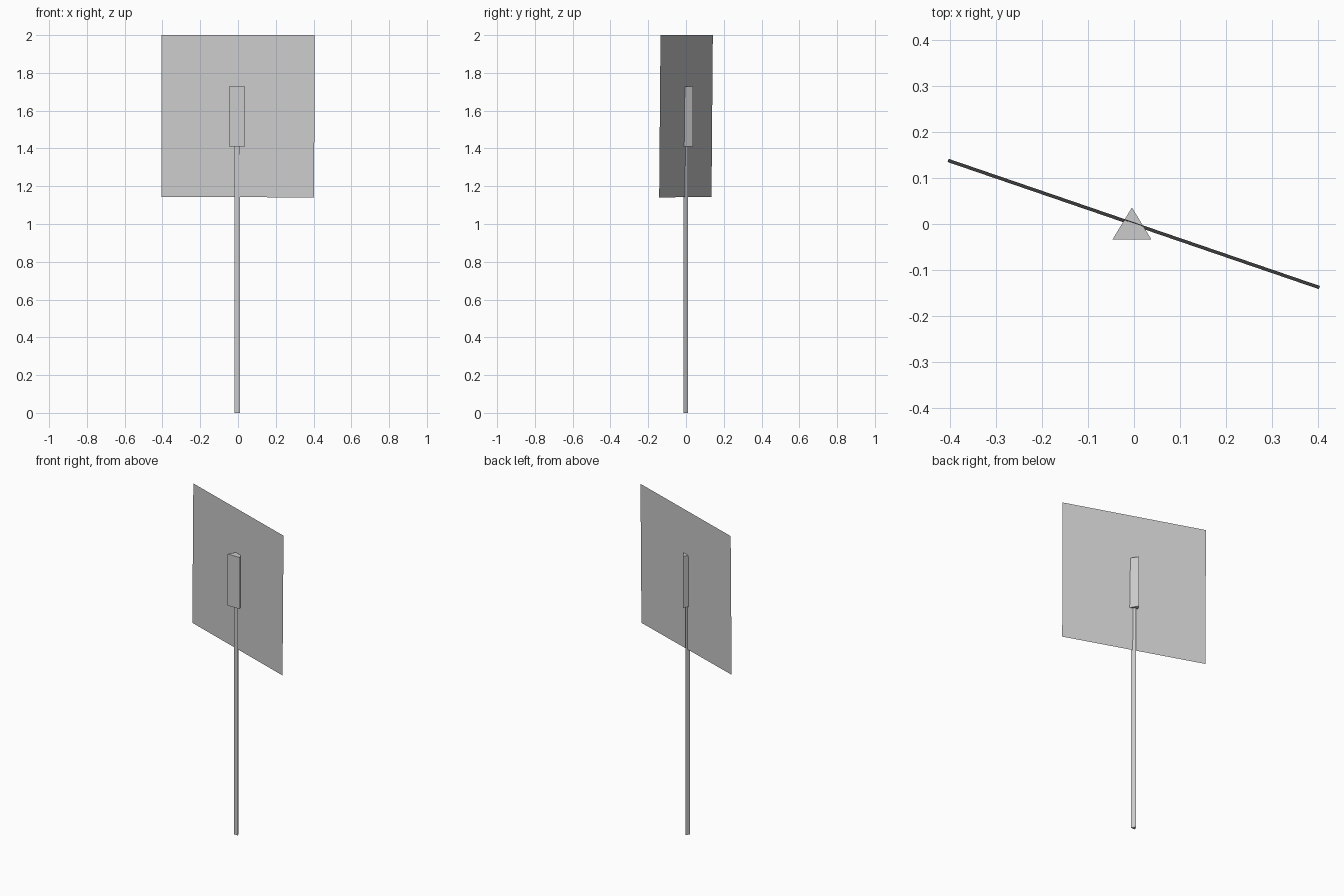
import bpy

if "Cube" in bpy.data.objects:
    bpy.data.objects.remove(bpy.data.objects["Cube"])


def make_mesh(name, verts, faces):
    mesh = bpy.data.meshes.new(name)
    mesh.from_pydata(verts, [], faces)
    mesh.update()
    obj = bpy.data.objects.new(name, mesh)
    bpy.context.collection.objects.link(obj)
    return obj


def triangular_prism(name, x0, x1, y_front, y_back, z0, z1):
    """Upright three-sided prism: flat side to the front, ridge to the back."""
    outline = [(x0, y_front), (x1, y_front), ((x0 + x1) / 2, y_back)]
    verts = [(x, y, z) for z in (z0, z1) for x, y in outline]
    sides = [(i, (i + 1) % 3, (i + 1) % 3 + 3, i + 3) for i in range(3)]
    return make_mesh(name, verts, [(2, 1, 0), (3, 4, 5)] + sides)


# Sign panel: a single sheet, turned about the pole and leaning very slightly
make_mesh("sign_panel",
          [(-0.406, 0.135, 1.143), (0.403, -0.142, 1.141),
           (0.405, -0.135, 2.0), (-0.404, 0.142, 2.0)],
          [(0, 1, 2, 3)])

# Thin three-sided pole
triangular_prism("pole", -0.019, 0.010, -0.014, 0.011, 0.0, 1.45)

# Thicker three-sided mounting block passing through the panel
triangular_prism("mounting_block", -0.047, 0.038, -0.034, 0.036, 1.41, 1.728)
